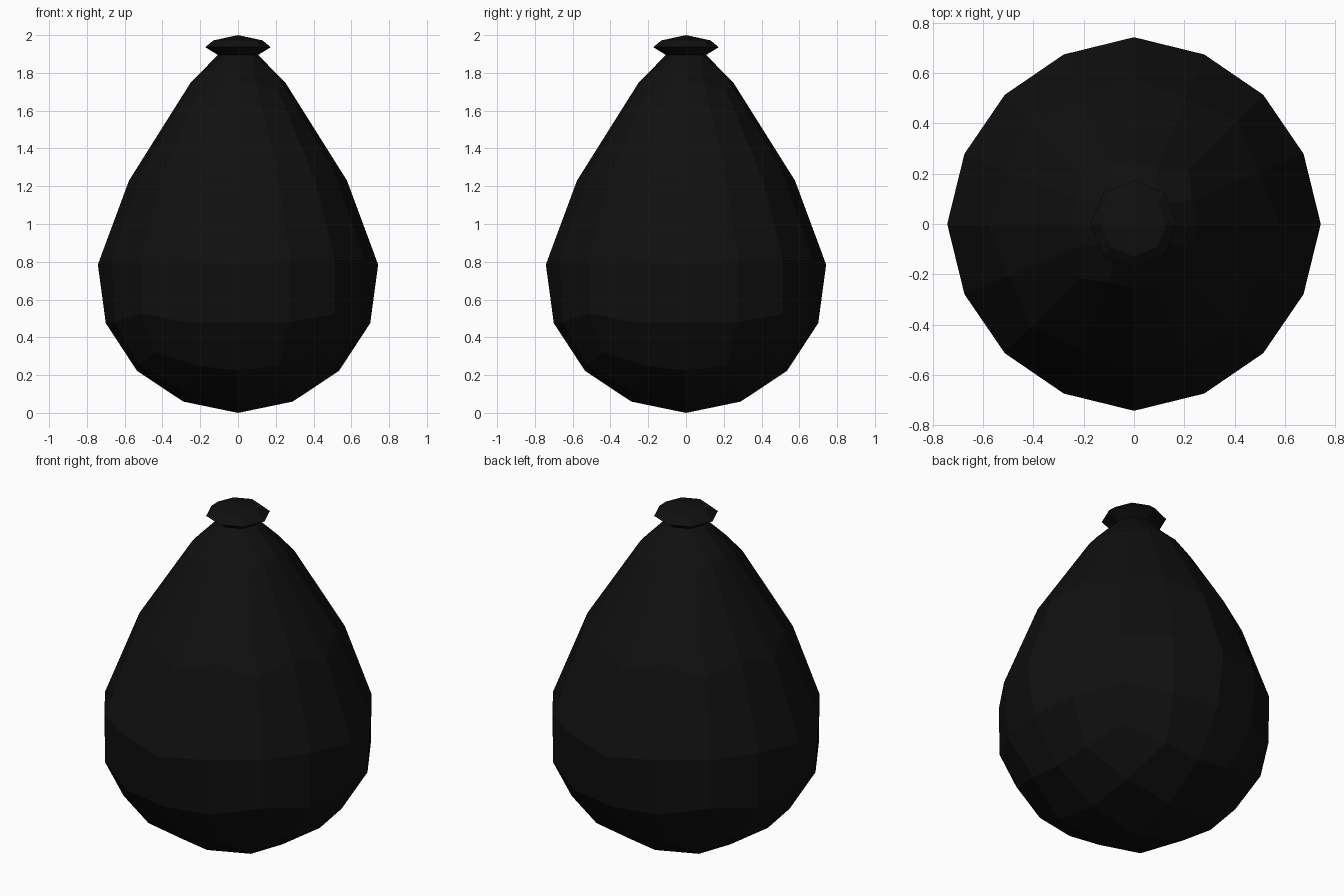
import bpy, bmesh, math

if "Cube" in bpy.data.objects:
    bpy.data.objects.remove(bpy.data.objects["Cube"])

# One near-black colour
mat = bpy.data.materials.new("soft black")
mat.diffuse_color = (0.005, 0.005, 0.005, 1)
mat.use_nodes = True
mat.node_tree.nodes["Principled BSDF"].inputs["Base Color"].default_value = mat.diffuse_color

bm = bmesh.new()


def ring(count, axis, edge, corner):
    """Ring of verts; (radius, z) differs on the axes, between, and on the diagonals."""
    step = 16 // count
    verts = []
    for i in range(0, 16, step):
        r, z = axis if i % 4 == 0 else corner if i % 4 == 2 else edge
        a = i * math.tau / 16
        verts.append(bm.verts.new((r * math.cos(a), r * math.sin(a), z)))
    return verts


def bridge(lo, hi):
    n = len(lo)
    for i in range(n):
        j = (i + 1) % n
        bm.faces.new((lo[i], lo[j], hi[j], hi[i]))


def grid_cap(outer, inner):
    """Join a 16-ring to an 8-ring the way a 4x4 cube face does."""
    for q in range(4):
        o = [outer[(4 * q + k) % 16] for k in range(5)]
        n = [inner[(2 * q + k) % 8] for k in range(3)]
        bm.faces.new((o[0], o[1], n[1], n[0]))
        bm.faces.new((o[1], o[2], o[3], n[1]))
        bm.faces.new((o[3], o[4], n[2], n[1]))


def pole(eight, z):
    """Close an 8-ring with four quads round a centre point."""
    c = bm.verts.new((0, 0, z))
    for q in range(4):
        bm.faces.new((c, eight[2 * q], eight[2 * q + 1], eight[(2 * q + 2) % 8]))


# Rounded belly: quad-sphere rings, bottom to shoulder
belly = [ring(16, *p) for p in (
    ((0.535, 0.223), (0.568, 0.25), (0.622, 0.32)),
    ((0.70, 0.475), (0.71, 0.48), (0.722, 0.525)),
    ((0.742, 0.785), (0.729, 0.81), (0.726, 0.81)),
    ((0.577, 1.23), (0.54, 1.295), (0.58, 1.226)),
    ((0.253, 1.745), (0.25, 1.75), (0.306, 1.693)),
)]
for lo, hi in zip(belly, belly[1:]):
    bridge(lo, hi)

# Underside
base = ring(8, (0.29, 0.06), None, (0.40, 0.11))
grid_cap(belly[0], base)
pole(base, 0.0)

# Pinched neck and flared knot
knot = [ring(8, p, None, p) for p in ((0.107, 1.895), (0.173, 1.936), (0.13, 1.972))]
grid_cap(belly[-1], knot[0])
for lo, hi in zip(knot, knot[1:]):
    bridge(lo, hi)
pole(knot[-1], 2.0)

bmesh.ops.recalc_face_normals(bm, faces=bm.faces)
mesh = bpy.data.meshes.new("tied_sack")
bm.to_mesh(mesh)
bm.free()
mesh.materials.append(mat)
bpy.context.collection.objects.link(bpy.data.objects.new("tied_sack", mesh))
